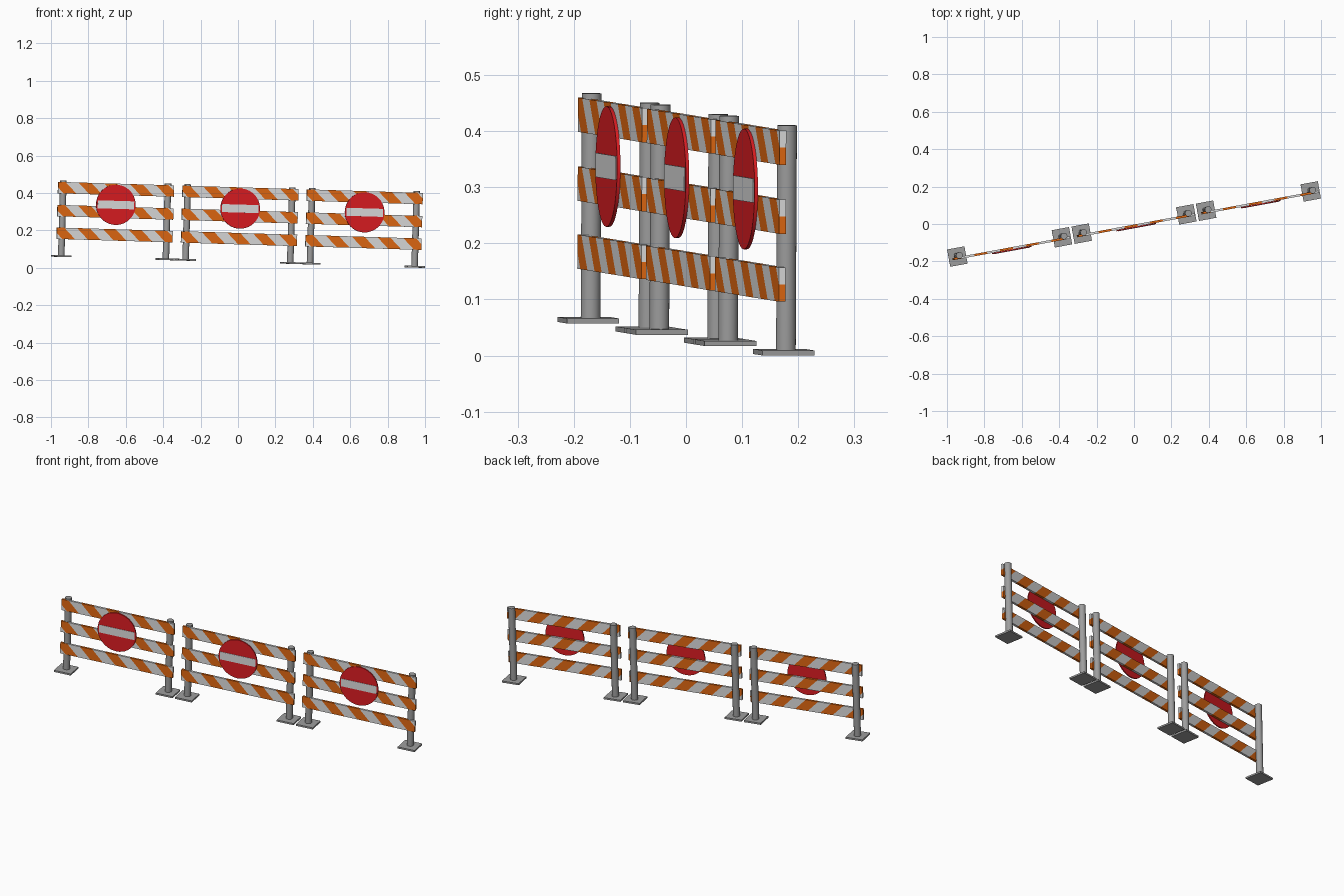
import bpy, bmesh, math
from mathutils import Matrix, Vector

if "Cube" in bpy.data.objects:
    bpy.data.objects.remove(bpy.data.objects["Cube"])


def material(name, rgb):
    m = bpy.data.materials.new(name)
    m.diffuse_color = (*rgb, 1)
    m.use_nodes = True
    m.node_tree.nodes["Principled BSDF"].inputs["Base Color"].default_value = m.diffuse_color
    return m


ORANGE = material("orange", (0.76, 0.14, 0.006))
WHITE = material("white", (0.72, 0.72, 0.72))
GREY = material("steel_grey", (0.34, 0.34, 0.34))
RED = material("sign_red", (0.72, 0.012, 0.016))

# The whole row is turned in plan and follows a gentle downhill slope
ROW = (Matrix.Translation((0, 0, 0.030)) @ Matrix.Rotation(math.radians(10.44), 4, 'Z')
       @ Matrix.Rotation(math.radians(1.7), 4, 'Y'))
SPACING = 0.6765
BOARD = (0.63, 0.012, 0.061)
STRIPE = 0.07


def finish(name, bm, mats, loc, smooth=False):
    me = bpy.data.meshes.new(name)
    bm.to_mesh(me)
    bm.free()
    for m in mats:
        me.materials.append(m)
    ob = bpy.data.objects.new(name, me)
    bpy.context.collection.objects.link(ob)
    ob.matrix_world = ROW @ Matrix.Translation(loc)
    if smooth:
        bpy.ops.object.select_all(action='DESELECT')
        ob.select_set(True)
        bpy.context.view_layer.objects.active = ob
        bpy.ops.object.shade_smooth_by_angle(angle=math.radians(40))
    return ob


def box_mesh(size):
    bm = bmesh.new()
    bmesh.ops.create_cube(bm, size=1)
    bmesh.ops.scale(bm, vec=size, verts=bm.verts)
    return bm


def cylinder(name, radius, depth, sides, mat, loc, rot=Matrix()):
    bm = bmesh.new()
    bmesh.ops.create_cone(bm, cap_ends=True, segments=sides, radius1=radius,
                          radius2=radius, depth=depth, matrix=rot)
    return finish(name, bm, [mat], loc, True)


def striped_board(name, loc):
    # Diagonal cuts through the plank, alternate bands coloured
    bm = box_mesh(BOARD)
    half = BOARD[0] / 2
    for i in range(0, 11):
        bmesh.ops.bisect_plane(bm, geom=bm.verts[:] + bm.edges[:] + bm.faces[:],
                               plane_co=Vector((i * STRIPE - half, 0, 0)),
                               plane_no=Vector((1, 0, 1)).normalized())
    for f in bm.faces:
        c = f.calc_center_median()
        f.material_index = math.floor((c.x + c.z + half) / STRIPE) % 2
    finish(name, bm, [ORANGE, WHITE], loc)


for n in (-1, 0, 1):
    x = n * SPACING
    tag = str(n + 2)
    # Posts and square feet
    for side, sx in (("left", -0.2845), ("right", 0.2845)):
        finish(f"{side}_foot_{tag}", box_mesh((0.094, 0.094, 0.009)), [GREY], (x + sx, 0, 0.0045))
        cylinder(f"{side}_post_{tag}", 0.0178, 0.404, 16, GREY, (x + sx, 0.004, 0.207))
    # Three striped boards
    for level, z in (("lower", 0.126), ("middle", 0.247), ("upper", 0.370)):
        striped_board(f"{level}_board_{tag}", (x, -0.009, z))
    # Round sign with a white bar
    cylinder(f"sign_disc_{tag}", 0.1075, 0.006, 40, RED, (x, -0.0185, 0.287),
             Matrix.Rotation(math.pi / 2, 4, 'X'))
    finish(f"sign_bar_{tag}", box_mesh((0.198, 0.002, 0.043)), [WHITE], (x, -0.022, 0.287))
